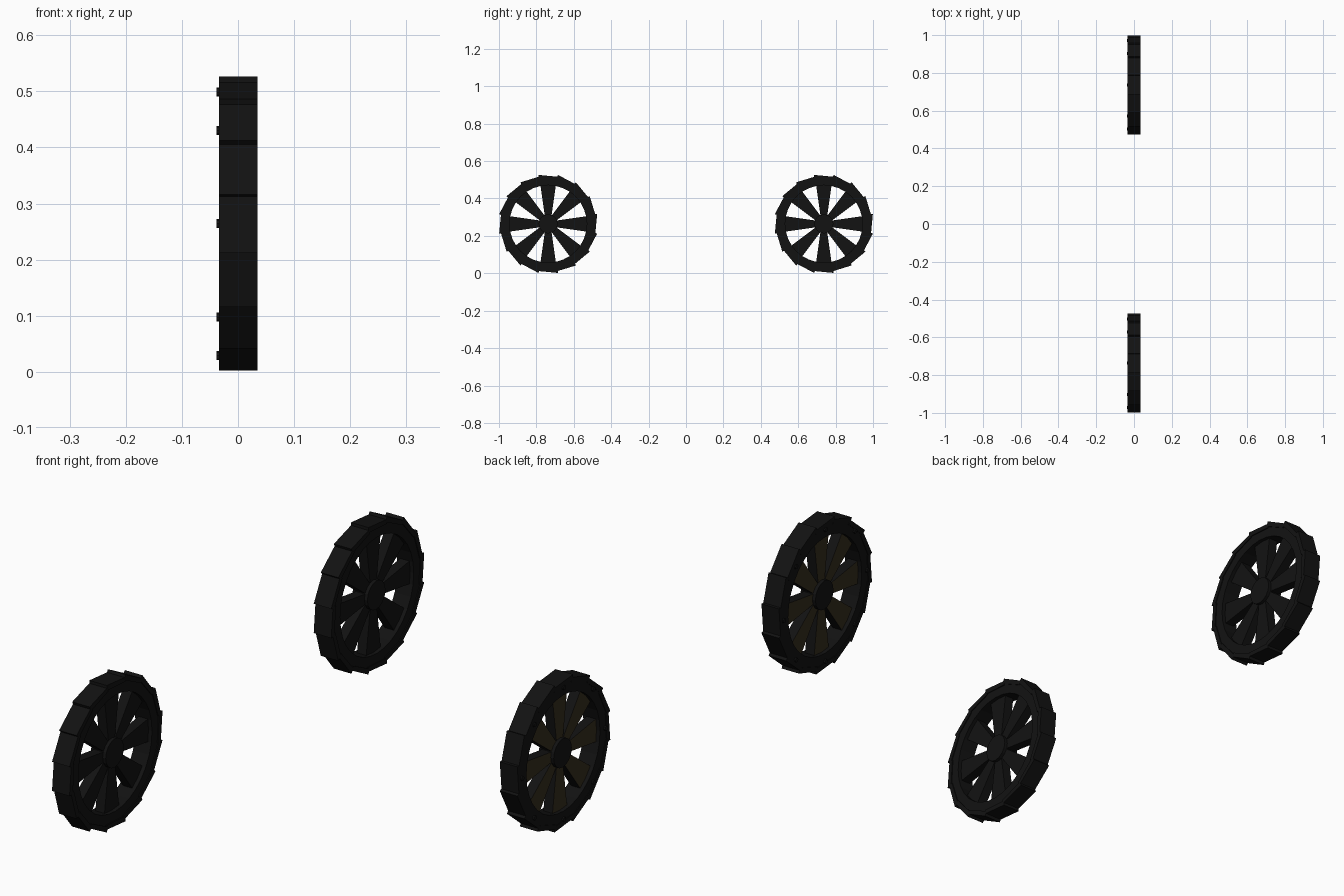
import bpy, bmesh
from math import sin, cos, pi, radians
from mathutils import Matrix, Vector

if "Cube" in bpy.data.objects:
    bpy.data.objects.remove(bpy.data.objects["Cube"])


def mat(name, c):
    m = bpy.data.materials.new(name)
    m.diffuse_color = (*c, 1)
    m.use_nodes = True
    m.node_tree.nodes["Principled BSDF"].inputs["Base Color"].default_value = m.diffuse_color
    return m


BLACK = mat("dark_iron", (0.006, 0.006, 0.006))
BROWN = mat("dark_wood", (0.035, 0.026, 0.012))
CZ = 0.264


def finish(name, bm, y, brown_back=False):
    bmesh.ops.recalc_face_normals(bm, faces=bm.faces)
    me = bpy.data.meshes.new(name)
    me.materials.append(BLACK)
    me.materials.append(BROWN)
    if brown_back:
        for f in bm.faces:
            if f.normal.x < -0.5:
                f.material_index = 1
    bm.to_mesh(me)
    bm.free()
    ob = bpy.data.objects.new(name, me)
    ob.location = (0, y, CZ)
    bpy.context.collection.objects.link(ob)


def prism(bm, pts, x0, x1, ang):
    # extrude a (tangent, radius) outline along x, turned around the axle
    rot = Matrix.Rotation(ang, 3, 'X')
    a = [bm.verts.new(rot @ Vector((x0, t, r))) for t, r in pts]
    b = [bm.verts.new(rot @ Vector((x1, t, r))) for t, r in pts]
    n = len(pts)
    bm.faces.new(a)
    bm.faces.new(b[::-1])
    for i in range(n):
        bm.faces.new((a[i], b[i], b[(i + 1) % n], a[(i + 1) % n]))


def ring(bm, ro, ri, x0, x1, n):
    loops = [[bm.verts.new((x, r * sin(2 * pi * i / n), r * cos(2 * pi * i / n)))
              for i in range(n)] for r, x in ((ro, x0), (ro, x1), (ri, x1), (ri, x0))]
    for k in range(4):
        p, q = loops[k], loops[(k + 1) % 4]
        for i in range(n):
            j = (i + 1) % n
            bm.faces.new((p[i], p[j], q[j], q[i]))


def wheel(label, y):
    # felloe ring
    bm = bmesh.new()
    ring(bm, 0.25, 0.207, -0.032, 0.032, 32)
    finish(label + "_rim", bm, y)

    # overlapping tread plates, each tilted a little
    bm = bmesh.new()
    for i in range(16):
        h = 0.052
        prism(bm, [(-h, 0.243), (h, 0.236), (h, 0.252), (-h, 0.262)],
              -0.034, 0.035, i * pi / 8)
    finish(label + "_tread_plates", bm, y)

    # wedge spokes
    bm = bmesh.new()
    for i in range(8):
        prism(bm, [(-0.016, 0.03), (0.016, 0.03), (0.042, 0.212), (-0.042, 0.212)],
              -0.018, 0.018, i * pi / 4)
    finish(label + "_spokes", bm, y, True)

    # hub
    bm = bmesh.new()
    bmesh.ops.create_cone(bm, cap_ends=True, segments=16, radius1=0.051, radius2=0.051,
                          depth=0.06, matrix=Matrix.Rotation(pi / 2, 4, 'Y'))
    finish(label + "_hub", bm, y)

    # rim bolts on the left face
    bm = bmesh.new()
    for i in range(8):
        a = i * pi / 4
        m = Matrix.Translation((-0.034, 0.235 * sin(a), 0.235 * cos(a))) @ Matrix.Rotation(pi / 2, 4, 'Y')
        bmesh.ops.create_cone(bm, cap_ends=True, segments=8, radius1=0.008, radius2=0.008,
                              depth=0.008, matrix=m)
    finish(label + "_rim_bolts", bm, y)


wheel("front_wheel", -0.737)
wheel("rear_wheel", 0.737)
